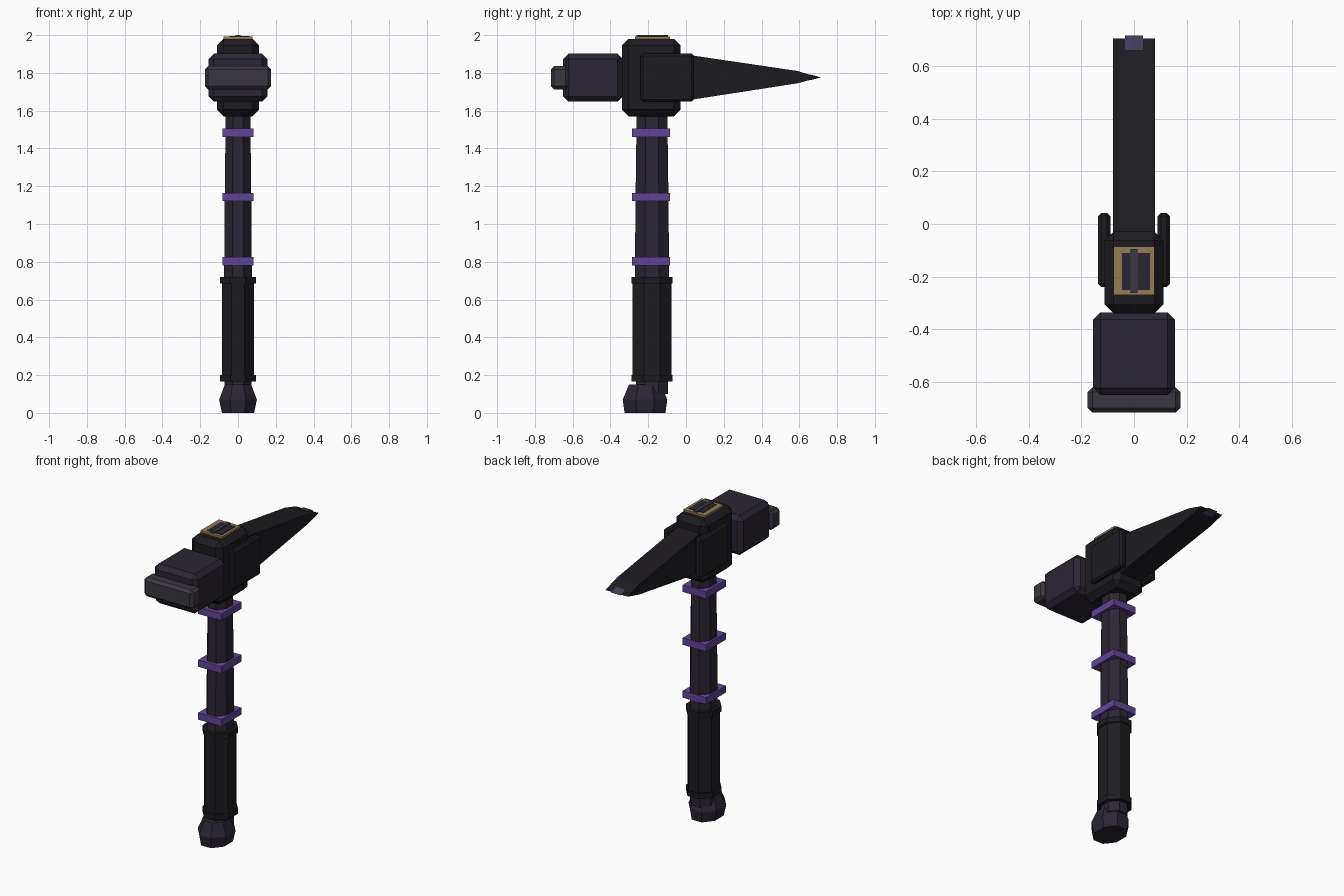
import bpy, bmesh, math

if "Cube" in bpy.data.objects:
    bpy.data.objects.remove(bpy.data.objects["Cube"])

def mat(name, r, g, b):
    m = bpy.data.materials.new(name)
    m.diffuse_color = (r, g, b, 1)
    m.use_nodes = True
    m.node_tree.nodes["Principled BSDF"].inputs["Base Color"].default_value = m.diffuse_color
    return m

DARK = mat("black_iron", 0.012, 0.011, 0.014)
PLUM = mat("plum_steel", 0.024, 0.019, 0.033)
FACE = mat("worn_steel", 0.042, 0.037, 0.05)
VIOLET = mat("violet", 0.12, 0.06, 0.31)
TIP = mat("tip_violet", 0.06, 0.045, 0.1)
GOLD = mat("brass", 0.3, 0.2, 0.09)
HY = -0.18  # handle centre line in y

def finish(name, bm, material):
    bmesh.ops.recalc_face_normals(bm, faces=bm.faces)
    me = bpy.data.meshes.new(name)
    bm.to_mesh(me)
    bm.free()
    me.materials.append(material)
    ob = bpy.data.objects.new(name, me)
    bpy.context.collection.objects.link(ob)
    return ob

def block(name, x, y, z, material, bevel=0):
    """Chamfered box given by (min, max) on each axis."""
    bm = bmesh.new()
    bmesh.ops.create_cube(bm, size=1)
    for v in bm.verts:
        v.co = [lo + (c + 0.5) * (hi - lo) for c, (lo, hi) in zip(v.co, (x, y, z))]
    if bevel:
        bmesh.ops.bevel(bm, geom=bm.edges[:], offset=bevel, segments=1, affect='EDGES')
    return finish(name, bm, material)

def octagon_loft(name, sections, material, cy=HY):
    """Eight-sided column through (z, half width x, half width y) sections."""
    bm = bmesh.new()
    k = 1 / math.cos(math.pi / 8)
    rings = []
    for z, rx, ry in sections:
        angles = [math.pi / 8 + i * math.pi / 4 for i in range(8)]
        rings.append([bm.verts.new((rx * k * math.cos(a), cy + ry * k * math.sin(a), z)) for a in angles])
    for a, b in zip(rings, rings[1:]):
        for i in range(8):
            j = (i + 1) % 8
            bm.faces.new((a[i], a[j], b[j], b[i]))
    bm.faces.new(rings[0])
    bm.faces.new(rings[-1])
    return finish(name, bm, material)

def extrude_profile(name, pts, half, material):
    """Side profile in (y, z) extruded across x."""
    bm = bmesh.new()
    f = bm.faces.new([bm.verts.new((-half, y, z)) for y, z in pts])
    ext = bmesh.ops.extrude_face_region(bm, geom=[f])["geom"]
    for v in ext:
        if isinstance(v, bmesh.types.BMVert):
            v.co.x = half
    return finish(name, bm, material)

# Handle
octagon_loft("pommel", [(0, 0.085, 0.108), (0.07, 0.1, 0.118), (0.15, 0.07, 0.085)], PLUM, cy=-0.217)
octagon_loft("shaft", [(0.1, 0.072, 0.085), (0.8, 0.073, 0.09), (1.15, 0.07, 0.087), (1.6, 0.065, 0.081)], PLUM)
octagon_loft("grip", [(0.17, 0.085, 0.103), (0.715, 0.085, 0.103)], DARK)
for n, z in (("lower", 0.165), ("upper", 0.685)):
    octagon_loft(n + "_grip_collar", [(z, 0.094, 0.109), (z + 0.035, 0.094, 0.109)], DARK)
for i, z in enumerate((0.803, 1.143, 1.483)):
    block(f"shaft_band_{i + 1}", (-0.083, 0.083), (-0.286, -0.084), (z - 0.022, z + 0.022), VIOLET)

# Head core and side plates
block("head_core", (-0.112, 0.112), (-0.34, -0.028), (1.57, 1.98), DARK, 0.035)
for n, s in (("left", -1), ("right", 1)):
    xs = sorted((s * 0.09, s * 0.136))
    block(n + "_cheek_plate", xs, (-0.24, 0.042), (1.648, 1.902), DARK, 0.012)

# Hammer side
block("hammer_block", (-0.155, 0.155), (-0.65, -0.335), (1.648, 1.902), PLUM, 0.028)
block("hammer_face", (-0.176, 0.176), (-0.716, -0.62), (1.712, 1.836), FACE, 0.018)

# Spike side
extrude_profile("spike", [(-0.1, 1.638), (0.59, 1.745), (0.705, 1.775), (0.59, 1.81), (-0.1, 1.912)], 0.08, DARK)
extrude_profile("spike_tip", [(0.66, 1.762), (0.716, 1.776), (0.66, 1.791)], 0.034, TIP)

# Top plaque with plain inlay
block("top_plaque", (-0.077, 0.077), (-0.27, -0.085), (1.97, 1.993), GOLD)
block("plaque_inlay", (-0.045, 0.06), (-0.25, -0.11), (1.98, 1.996), PLUM)
block("plaque_bar", (-0.013, 0.013), (-0.262, -0.095), (1.98, 2.0), FACE)
